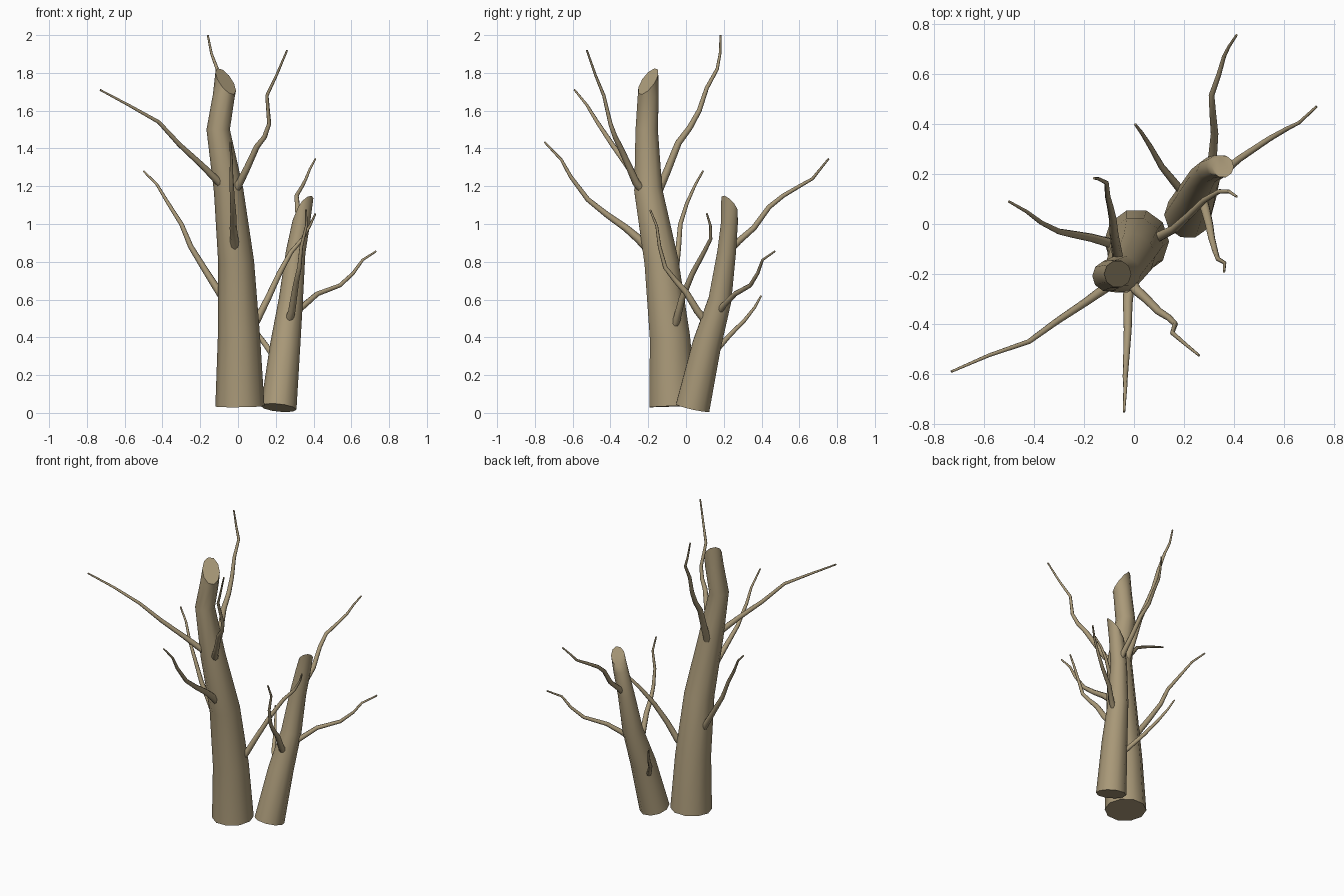
import bpy, bmesh, math
from mathutils import Vector

cube = bpy.data.objects.get("Cube")
if cube:
    bpy.data.objects.remove(cube, do_unlink=True)


def make_material(name, colour):
    material = bpy.data.materials.new(name)
    material.use_nodes = True
    material.diffuse_color = colour
    material.node_tree.nodes["Principled BSDF"].inputs["Base Color"].default_value = colour
    return material


bark = make_material("dry tan bark", (0.40, 0.32, 0.19, 1))


def sweep(name, points, radii, sides, cut=None):
    """Loft closed rings along a path; cut is the slope of a sheared upper end."""
    path = [Vector(p) for p in points]
    bm = bmesh.new()
    rings = []
    tangent = Vector((0, 0, 1))
    across = Vector((1, 0, 0))
    last = len(path) - 1
    for i, (centre, radius) in enumerate(zip(path, radii)):
        ahead = path[min(i + 1, last)] - centre
        behind = centre - path[max(i - 1, 0)]
        new_tangent = (ahead.normalized() + behind.normalized()).normalized()
        across = tangent.rotation_difference(new_tangent) @ across
        tangent = new_tangent
        up = tangent.cross(across)
        ring = []
        for k in range(sides):
            angle = math.tau * k / sides
            offset = radius * (across * math.cos(angle) + up * math.sin(angle))
            if cut and i == last:
                offset.z = offset.dot(Vector(cut))
            ring.append(bm.verts.new(centre + offset))
        rings.append(ring)
    for lower, upper in zip(rings, rings[1:]):
        for k in range(sides):
            n = (k + 1) % sides
            bm.faces.new((lower[k], lower[n], upper[n], upper[k]))
    bm.faces.new(rings[0][::-1])
    bm.faces.new(rings[-1])
    bmesh.ops.recalc_face_normals(bm, faces=bm.faces)
    mesh = bpy.data.meshes.new(name)
    bm.to_mesh(mesh)
    bm.free()
    mesh.materials.append(bark)
    obj = bpy.data.objects.new(name, mesh)
    bpy.context.collection.objects.link(obj)
    bpy.ops.object.select_all(action="DESELECT")
    obj.select_set(True)
    bpy.context.view_layer.objects.active = obj
    bpy.ops.object.shade_smooth_by_angle(angle=math.radians(50))
    return obj


def branch(name, *points, thick=0.024, tip=0.005):
    """Thin limb tapering evenly from its root to its tip."""
    steps = len(points) - 1
    radii = [thick + (tip - thick) * (i / steps) ** 0.8 for i in range(steps + 1)]
    sweep(name, points, radii, sides=8)


# Two leaning trunks with slanted broken tops
sweep("large_trunk",
      [(.01, -.07, .035), (.005, -.085, .4), (-.01, -.13, .8), (-.05, -.2, 1.18),
       (-.105, -.208, 1.5), (-.075, -.2, 1.68), (-.065, -.2, 1.755)],
      [.13, .112, .095, .078, .062, .058, .055], 10, cut=(-.9, .9, 0))
sweep("small_trunk",
      [(.215, .035, .027), (.25, .11, .36), (.28, .18, .6), (.305, .215, .85),
       (.335, .23, 1.01), (.355, .23, 1.1)],
      [.095, .08, .064, .052, .047, .045], 10, cut=(.8, -.8, 0))

# Branches of the large trunk
branch("right_upper_branch", (-.06, -.21, 1.18), (-.12, -.26, 1.24), (-.19, -.31, 1.31),
       (-.31, -.39, 1.42), (-.42, -.47, 1.54), (-.58, -.525, 1.63), (-.73, -.59, 1.71))
branch("front_branch", (-.015, -.19, .86), (-.02, -.25, .92), (-.025, -.32, .98),
       (-.025, -.42, 1.05), (-.03, -.52, 1.13), (-.035, -.61, 1.25),
       (-.035, -.66, 1.34), (-.04, -.75, 1.435), thick=.027)
branch("left_upper_branch", (-.02, -.22, 1.17), (.01, -.265, 1.22), (.05, -.3, 1.3),
       (.1, -.35, 1.41), (.14, -.375, 1.46), (.165, -.4, 1.53), (.153, -.435, 1.68),
       (.205, -.48, 1.79), (.26, -.525, 1.92))
branch("back_upper_branch", (-.06, -.17, 1.12), (-.07, -.1, 1.28), (-.08, -.04, 1.43),
       (-.085, .02, 1.51), (-.095, .07, 1.6), (-.105, .11, 1.72), (-.11, .165, 1.82),
       (-.14, .18, 1.9), (-.16, .183, 2))
branch("right_lower_branch", (-.05, -.09, .57), (-.1, -.075, .64), (-.17, -.055, .75),
       (-.25, -.04, .88), (-.3, -.03, 1), (-.37, .005, 1.11), (-.43, .05, 1.21),
       (-.5, .09, 1.28))
branch("left_lower_branch", (.06, -.07, .44), (.1, -.05, .49), (.16, -.02, .61),
       (.22, .035, .74), (.28, .095, .85), (.34, .13, .92), (.38, .13, .99),
       (.41, .11, 1.055))

# Branches of the small trunk
branch("outer_left_branch", (.3, .17, .53), (.35, .2, .57), (.42, .26, .63),
       (.54, .34, .675), (.61, .38, .74), (.66, .405, .81), (.73, .47, .855),
       thick=.02)
branch("outer_back_branch", (.31, .22, .85), (.315, .28, .91), (.322, .36, .98),
       (.315, .44, 1.09), (.31, .515, 1.15), (.34, .6, 1.2), (.36, .67, 1.24),
       (.38, .71, 1.29), (.41, .755, 1.345), thick=.02)
branch("outer_front_branch", (.265, .12, .47), (.285, .06, .54), (.3, 0, .64),
       (.31, -.055, .7), (.325, -.11, .77), (.335, -.14, .88), (.362, -.155, .99),
       (.36, -.19, 1.075), thick=.023)
branch("outer_right_branch", (.22, .1, .26), (.175, .15, .32), (.11, .23, .41),
       (.065, .31, .49), (.03, .365, .56), (.005, .398, .62), thick=.02)
